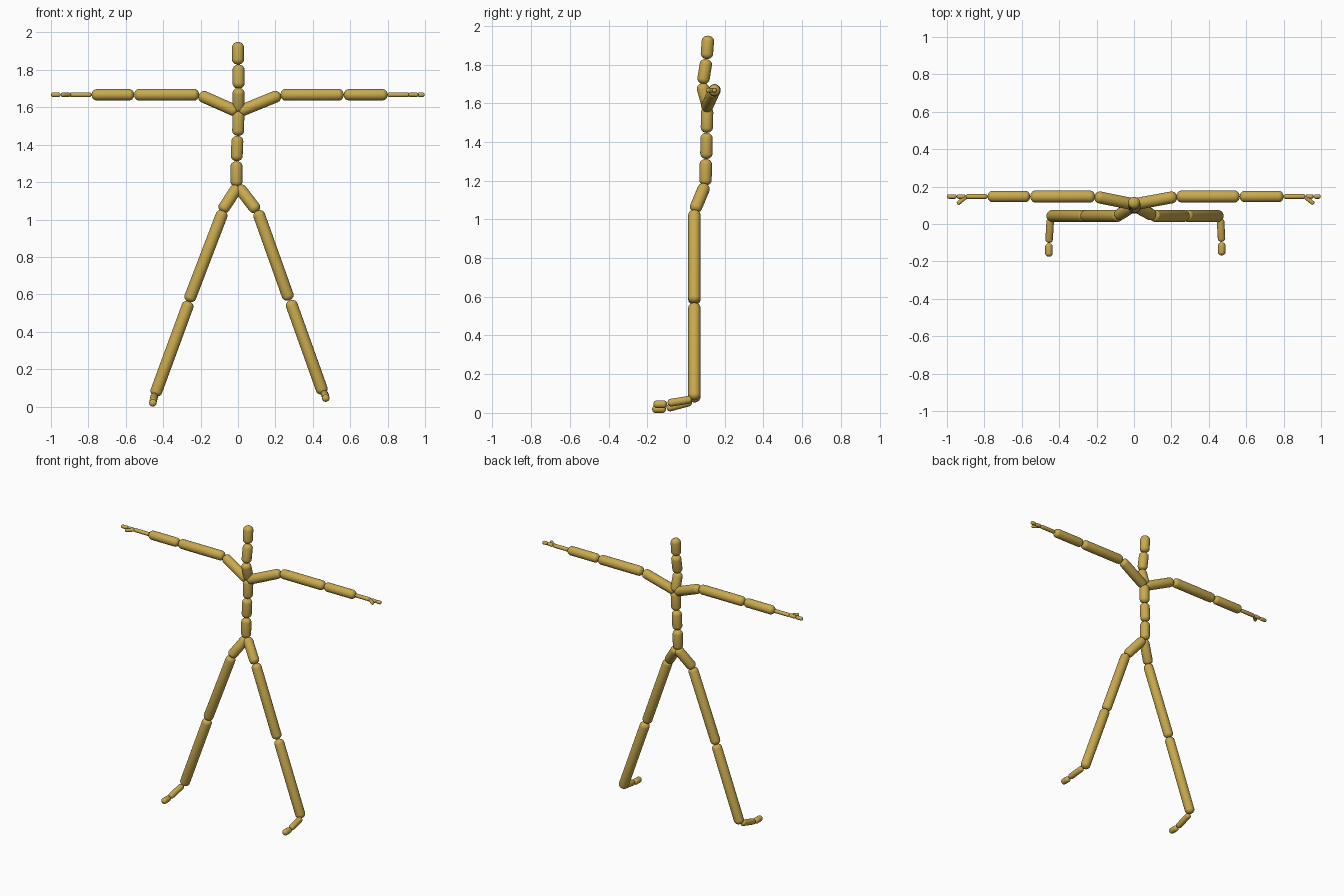
import bpy, bmesh, math
from mathutils import Vector

cube = bpy.data.objects.get("Cube")
if cube:
    bpy.data.objects.remove(cube, do_unlink=True)

# Single ochre colour
gold = bpy.data.materials.new("ochre_gold")
gold.use_nodes = True
colour = (0.58, 0.40, 0.075, 1)
gold.diffuse_color = colour
gold.node_tree.nodes["Principled BSDF"].inputs["Base Color"].default_value = colour

SIDES, RINGS = 20, 5


def capsule(name, a, b, r):
    """Round-ended rod whose tips lie at a and b."""
    a, b = Vector(a), Vector(b)
    length = (b - a).length
    cap = min(0.85 * r, length / 2)
    quarter = [math.pi / 2 * i / RINGS for i in range(1, RINGS + 1)]
    profile = [(r * math.sin(t), cap * (1 - math.cos(t))) for t in quarter]
    profile += [(x, length - z) for x, z in reversed(profile)]
    turn = (b - a).to_track_quat('Z', 'Y')
    bm = bmesh.new()
    rings = []
    for x, z in profile:
        angles = [2 * math.pi * i / SIDES for i in range(SIDES)]
        rings.append([bm.verts.new(a + turn @ Vector((x * math.cos(t), x * math.sin(t), z)))
                      for t in angles])
    for low, high in zip(rings, rings[1:]):
        for i in range(SIDES):
            j = (i + 1) % SIDES
            bm.faces.new((low[i], low[j], high[j], high[i]))
    start, end = bm.verts.new(a), bm.verts.new(b)
    for i in range(SIDES):
        j = (i + 1) % SIDES
        bm.faces.new((start, rings[0][j], rings[0][i]))
        bm.faces.new((end, rings[-1][i], rings[-1][j]))
    for f in bm.faces:
        f.smooth = True
    mesh = bpy.data.meshes.new(name)
    bm.to_mesh(mesh)
    bm.free()
    mesh.materials.append(gold)
    bpy.context.collection.objects.link(bpy.data.objects.new(name, mesh))


R = 0.032

# Spine, neck and head
capsule("lower_spine", (-.008, .10, 1.175), (-.008, .103, 1.312), R)
capsule("middle_spine", (-.008, .105, 1.312), (-.002, .106, 1.447), R)
capsule("chest", (0, .107, 1.447), (.003, .11, 1.582), R)
capsule("lower_neck", (.003, .116, 1.575), (.003, .08, 1.703), R)
capsule("upper_neck", (.003, .086, 1.70), (.003, .107, 1.828), R)
capsule("head", (0, .106, 1.828), (0, .115, 1.949), R)

# Arms: stations are the outward distances where each bone starts and ends
ARM_Y, ARM_Z = .147, 1.667
arms = {"left": (1, [.227, .565, .80, .917, .96, .998]),
        "right": (-1, [.208, .555, .783, .90, .948, 1.0])}
bones = [("upper_arm", R), ("forearm", .030), ("hand", .013),
         ("finger", .012), ("fingertip", .012)]
for side, (s, stations) in arms.items():
    capsule(side + "_collarbone", (0, .105, 1.575), (s * stations[0], ARM_Y, ARM_Z), R)
    for (bone, r), x0, x1 in zip(bones, stations, stations[1:]):
        capsule(f"{side}_{bone}", (s * x0, ARM_Y, ARM_Z), (s * x1, ARM_Y, ARM_Z), r)
    x = stations[3]
    capsule(side + "_thumb", (s * (x - .005), .148, ARM_Z), (s * (x + .045), .107, ARM_Z), .011)

# Legs
LEG_Y = .043
capsule("left_hip", (0, .10, 1.178), (.104, LEG_Y, 1.043), R)
capsule("left_thigh", (.104, LEG_Y, 1.048), (.275, LEG_Y, .568), R)
capsule("left_shin", (.278, LEG_Y, .568), (.457, LEG_Y, .067), R)
capsule("left_foot", (.462, .03, .07), (.469, -.095, .05), .02)
capsule("left_toe", (.469, -.098, .045), (.469, -.168, .045), .02)
capsule("right_hip", (0, .10, 1.178), (-.088, LEG_Y, 1.043), R)
capsule("right_thigh", (-.078, LEG_Y, 1.048), (-.265, LEG_Y, .56), R)
capsule("right_shin", (-.26, LEG_Y, .563), (-.446, LEG_Y, .056), R)
capsule("right_foot", (-.447, .03, .058), (-.455, -.10, .023), .02)
capsule("right_toe", (-.455, -.103, .02), (-.455, -.175, .02), .02)
